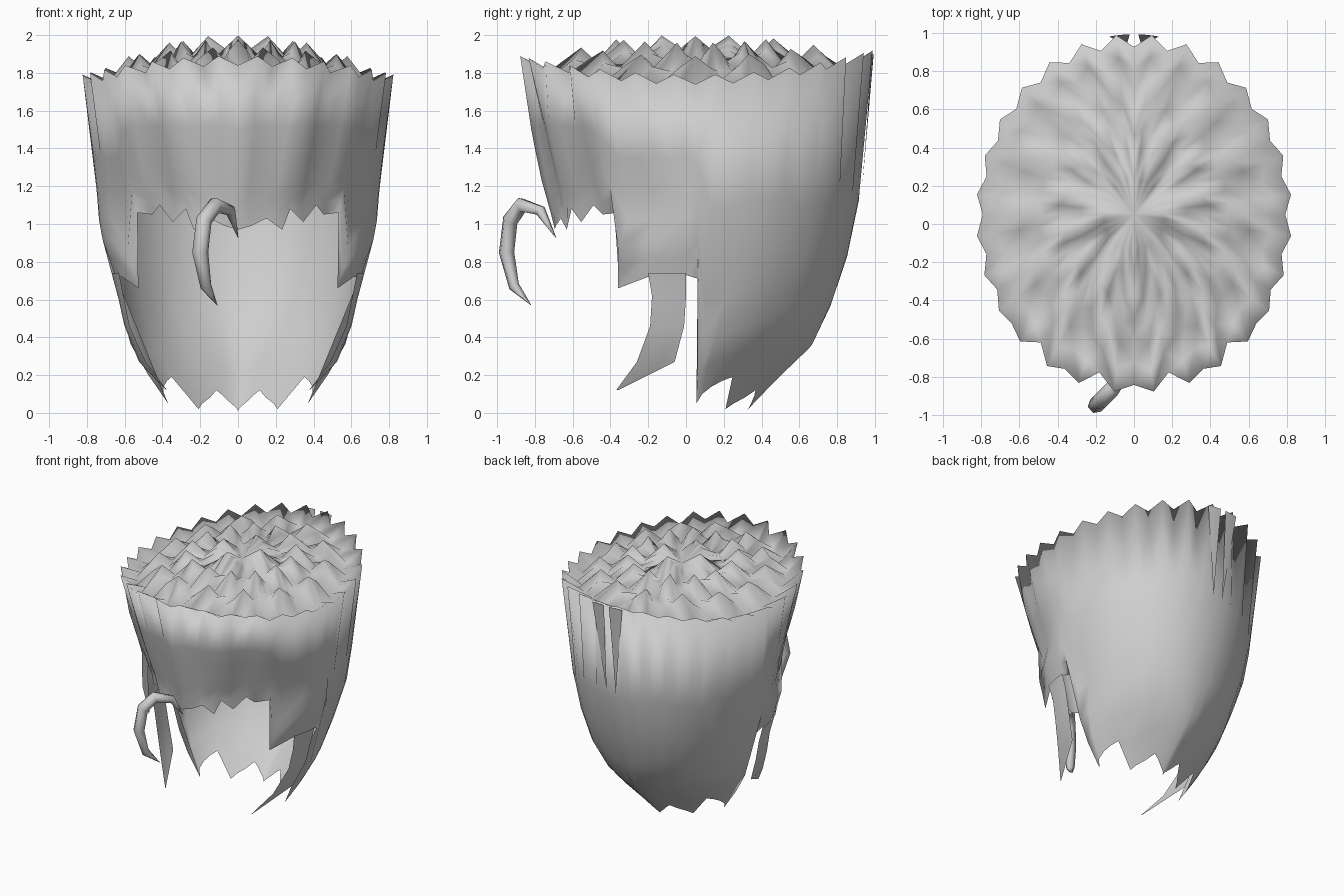
import bpy, bmesh, math

if "Cube" in bpy.data.objects:
    bpy.data.objects.remove(bpy.data.objects["Cube"], do_unlink=True)

hair = bpy.data.materials.new("light_grey_hair")
hair.use_nodes = True
GREY = (0.62, 0.62, 0.62, 1)
hair.diffuse_color = GREY
hair.node_tree.nodes["Principled BSDF"].inputs["Base Color"].default_value = GREY

CY = 0.05  # centre line of every horizontal section


def lerp(table, z):
    """Linear lookup in a list of (z, value)."""
    if z <= table[0][0]:
        return table[0][1]
    for (z0, a), (z1, b) in zip(table, table[1:]):
        if z <= z1:
            return a + (b - a) * (z - z0) / (z1 - z0)
    return table[-1][1]


# Section sizes by height
WIDTH = [(0, .33), (.12, .43), (.36, .57), (.6, .62), (.75, .66), (.95, .73), (1.2, .75), (1.78, .82)]
BACK = [(0, .31), (.12, .42), (.36, .67), (.6, .78), (.85, .86), (1.2, .93), (1.9, .98)]
FRONT = [(0, -.66), (.95, -.69), (1.2, -.74), (1.87, -.87)]
FRONT_POWER = [(.1, 2.3), (.66, 2.0), (.87, 2.0), (1.05, 1.5), (1.75, 2.1)]
BACK_POWER = [(.15, 1.3), (.6, 2.0)]


def section(z, front):
    if front:
        return lerp(WIDTH, z), lerp(FRONT, z) - CY, lerp(FRONT_POWER, z)
    return lerp(WIDTH, z), lerp(BACK, z) - CY, lerp(BACK_POWER, z)


def on_head(deg, z, scale=1.0):
    """Point on the hair surface; 0 degrees is front, 180 is back."""
    s, c = math.sin(math.radians(deg)), math.cos(math.radians(deg))
    w, depth, p = section(z, c > 0)
    x = w * max(s, 0) ** (2 / p) if 0 < deg < 180 else 0
    return (x * scale, CY + depth * abs(c) ** (2 / p) * scale, z)


def side_point(y, z, scale):
    w, depth, p = section(z, y < CY)
    return (w * scale * max(0, 1 - abs((y - CY) / depth) ** p) ** (1 / p), y, z)


def smooth(obj, angle):
    bpy.ops.object.select_all(action='DESELECT')
    obj.select_set(True)
    bpy.context.view_layer.objects.active = obj
    bpy.ops.object.shade_smooth_by_angle(angle=math.radians(angle))


def mirrored_grid(name, columns, angle=60):
    """Skin equally long point columns and mirror them across x."""
    bm = bmesh.new()
    verts = [[bm.verts.new(p) for p in col] for col in columns]
    for a, b in zip(verts, verts[1:]):
        for j in range(len(a) - 1):
            bm.faces.new((a[j], b[j], b[j + 1], a[j + 1]))
    bmesh.ops.remove_doubles(bm, verts=bm.verts, dist=0.0005)
    mesh = bpy.data.meshes.new(name)
    bm.to_mesh(mesh)
    bm.free()
    obj = bpy.data.objects.new(name, mesh)
    bpy.context.collection.objects.link(obj)
    mesh.materials.append(hair)
    obj.modifiers.new("mirror", 'MIRROR').merge_threshold = 0.002
    smooth(obj, angle)


# Jagged hem, from the middle of the fringe round to the nape: (degrees, z)
HEM = [(0, .97), (8, .99), (17, 1.03), (22, .97), (28, 1.08), (33, 1.01), (40, 1.1), (44, 1.05),
       (51, 1.06), (56, .66), (70, .72), (74, .72), (80, .72), (86, .73), (91, .71), (94, .05),
       (103, .1), (112, .14), (119, .17), (125, .19), (134, .02), (140, .05), (148, .08), (155, .12),
       (160, .09), (165, .06), (170, .04), (175, .025), (180, .01)]

# Wall rows as fractions from hem to rim; the top stretch is one long face
ROWS = [0, .09, .18, .3, .44, .6, 1]

# Crown rings from rim to centre: (scale, tooth period in columns, phase); period 0 is a trough
RINGS = [(.87, 0, 0), (.73, 4, 2), (.61, 0, 0), (.47, 4, 0), (.34, 0, 0), (.2, 14, 0), (0, 0, 0)]


def rim_height(deg):
    c = math.cos(math.radians(deg))
    return 1.77 + (0.1 if c > 0 else 0.13) * c * c


def wall_column(i, hem_deg, hem_z):
    top_deg = i * 180 / (len(HEM) - 1)
    tip = i % 2
    top_z = rim_height(top_deg) + (0.02 if tip else -0.03)
    col = []
    for f in ROWS:
        z = hem_z + (top_z - hem_z) * f
        # pleats in the fringe, zigzag plan at the rim
        pleat = 0.025 * math.cos(i * math.pi / 2) * min(1, max(0, (z - 1.0) / 0.25)) if i < 10 else 0
        zigzag = max(0, (z - 1.6) / 0.2) * (0.01 if tip else -0.04)
        col.append(on_head(hem_deg + (top_deg - hem_deg) * f, z, 1 + pleat + zigzag))
    return col


def crown_column(i, rim_point):
    rim = rim_height(i * 180 / (len(HEM) - 1))
    col = []
    for s, period, phase in RINGS:
        peak = rim + (2.0 - rim) * (1 - s ** 2.3)
        wave = abs((i + phase) % period - period / 2) / (period / 2) if period else 0
        col.append((rim_point[0] * s, CY + (rim_point[1] - CY) * s, peak - 0.12 * (1 - wave)))
    return col


# Main shell: wall and spiky crown in one smooth skin
shell = []
for i, (hem_deg, hem_z) in enumerate(HEM):
    wall = wall_column(i, hem_deg, hem_z)
    shell.append(wall + crown_column(i, wall[-1]))
mirrored_grid("hair_shell", shell, angle=180)

# Sideburns hanging in front of the ear gaps
SIDEBURN = [(-.37, -.36, .12), (-.26, -.06, .27), (-.19, -.01, .46), (-.18, 0, .62), (-.2, 0, .74)]
mirrored_grid("sideburns", [[side_point(a + (b - a) * k / 3, z, 1.02) for a, b, z in SIDEBURN]
                            for k in range(4)])

# Pointed locks lying over the back, either side of the middle
nape = []
for k in range(4):
    top = 171 + 2.5 * k
    nape.append([on_head(177 + (top - 177) * f, 1.2 + (rim_height(top) - 1.2) * f, 1.005 + .01 * f)
                 for f in (0, .5, 1)])
mirrored_grid("nape_locks", nape)

# Curled strand falling over the forehead
CURL = [(0, -.69, .93, .05), (-.04, -.77, 1.07, .7), (-.12, -.87, 1.1, 1), (-.18, -.93, 1.02, 1),
        (-.2, -.95, .85, 1), (-.17, -.91, .67, .7), (-.11, -.82, .57, .03)]
curve = bpy.data.curves.new("forehead_curl", 'CURVE')
curve.dimensions = '3D'
curve.bevel_depth = 0.043
curve.bevel_resolution = 1
spline = curve.splines.new('POLY')
spline.points.add(len(CURL) - 1)
for point, (x, y, z, r) in zip(spline.points, CURL):
    point.co = (x, y, z, 1)
    point.radius = r
curl = bpy.data.objects.new("forehead_curl", curve)
bpy.context.collection.objects.link(curl)
curve.materials.append(hair)
bpy.ops.object.select_all(action='DESELECT')
curl.select_set(True)
bpy.context.view_layer.objects.active = curl
bpy.ops.object.convert(target='MESH')
smooth(bpy.context.view_layer.objects.active, 80)
